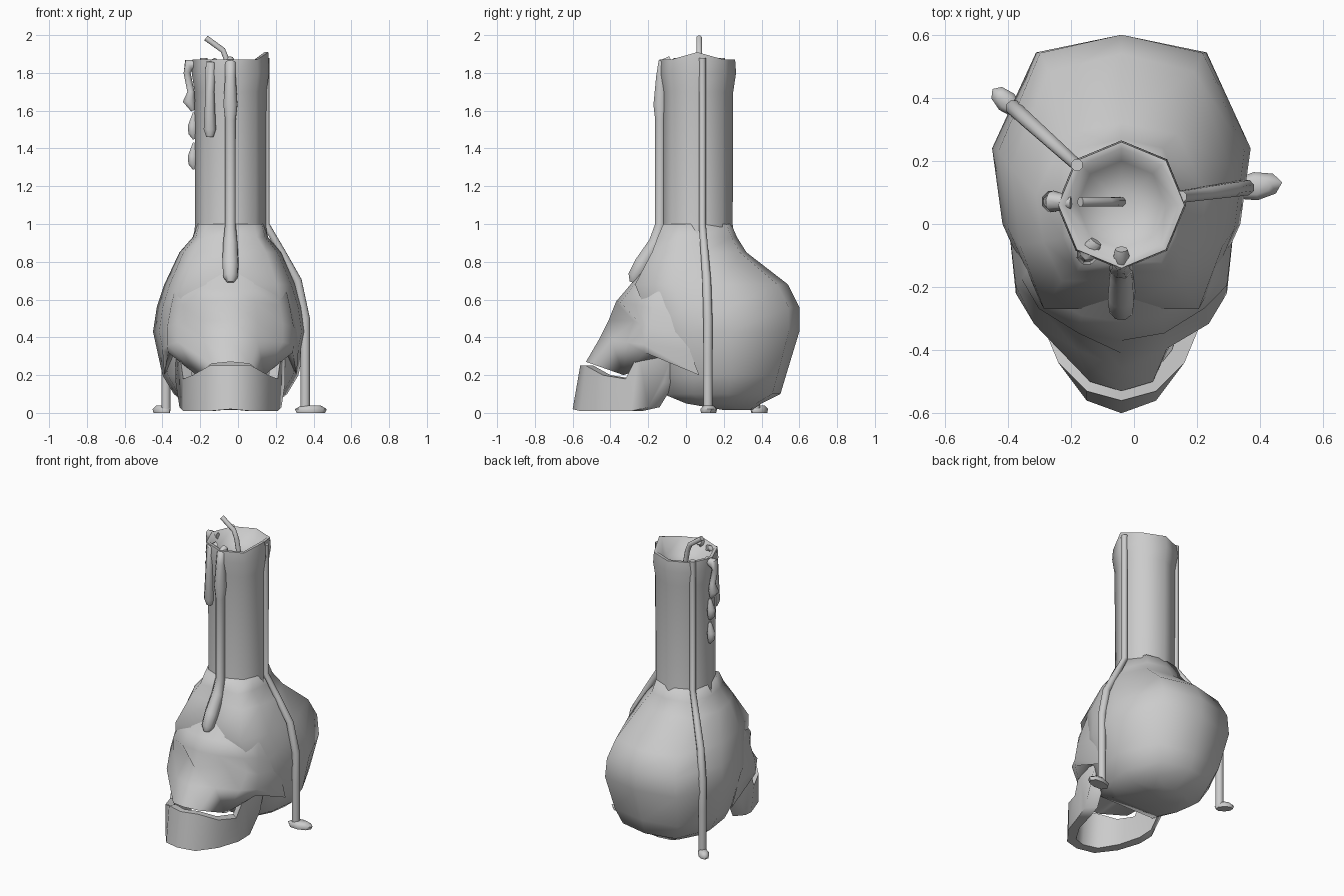
import bpy, bmesh, math
from mathutils import Vector

cube = bpy.data.objects.get("Cube")
if cube:
    bpy.data.objects.remove(cube)

shade = (0.6, 0.6, 0.6, 1)
grey = bpy.data.materials.new("plain_grey")
grey.use_nodes = True
grey.diffuse_color = shade
grey.node_tree.nodes["Principled BSDF"].inputs["Base Color"].default_value = shade

AXIS = Vector((-.04, .06, 0))   # shared axis of skull and candle


def finish(name, bm, angle):
    bmesh.ops.remove_doubles(bm, verts=bm.verts, dist=.0005)
    bmesh.ops.recalc_face_normals(bm, faces=bm.faces)
    mesh = bpy.data.meshes.new(name)
    bm.to_mesh(mesh)
    bm.free()
    obj = bpy.data.objects.new(name, mesh)
    bpy.context.collection.objects.link(obj)
    mesh.materials.append(grey)
    bpy.ops.object.select_all(action='DESELECT')
    obj.select_set(True)
    bpy.context.view_layer.objects.active = obj
    bpy.ops.object.shade_smooth_by_angle(angle=math.radians(angle))


def loft(name, rings, closed=True, caps=True, angle=60):
    """Skin a list of point rings, optionally closing the ends."""
    bm = bmesh.new()
    rows = [[bm.verts.new(p) for p in ring] for ring in rings]
    for lower, upper in zip(rows, rows[1:]):
        count = len(lower)
        for i in range(count if closed else count - 1):
            j = (i + 1) % count
            bm.faces.new((lower[i], lower[j], upper[j], upper[i]))
    if caps:
        ends = [bm.faces.new(rows[0]), bm.faces.new(rows[-1])]
        bmesh.ops.triangulate(bm, faces=ends)
    finish(name, bm, angle)


def mirrored(half):
    """Extend a centre-to-side row of points across the skull's middle."""
    right = [(AXIS.x - x, y, z) for x, y, z in reversed(half[1:])]
    left = [(AXIS.x + x, y, z) for x, y, z in half]
    return right + left


def mix(start, end, factor):
    return start + (end - start) * factor


# Cranium: one angular outline scaled level by level (z, half width, back, front)
outline = [(0, 0), (.66, .07), (1, .45), (.92, .75), (.7, 1), (0, 1)]
levels = [(1, .18, .24, -.12), (.93, .2, .27, -.15), (.85, .27, .32, -.18), (.68, .35, .54, -.27),
          (.56, .39, .6, -.22), (.43, .41, .6, -.2), (.2, .36, .53, -.12), (.1, .3, .5, -.12),
          (.05, .24, .4, 0), (.015, .12, .35, .2)]
rings = []
for z, width, back, front in levels:
    ring = mirrored([(u * width, mix(back, front, v), z) for u, v in outline])
    rings.append(ring[:-1])
loft("cranium", rings, angle=80)

# Face: each row sweeps from the middle ridge back to the temple, dented at the eyes
sweep = [(0, 0, 0), (.4, .06, .25), (.77, .26, .13), (.93, .5, 0), (1, 1, 0)]
ridges = [(-.22, .77, .27, .7, 0), (-.31, .66, .32, .62, 0), (-.37, .59, .34, .52, 0),
          (-.41, .49, .36, .42, 1), (-.46, .39, .36, .33, .3)]
face_rows = []
for y, z, width, temple_z, dent in ridges:
    row = []
    for u, v, socket in sweep:
        depth = v + socket * dent
        row.append((u * width, mix(y, .02, depth), mix(z, temple_z, v)))
    face_rows.append(row)

# Upper jaw edge with cheekbones, then the roof of the mouth
jaw_edge = [(0, -.53, .27), (.1, -.5, .26), (.18, -.33, .2), (.33, -.22, .32), (.35, .07, .2)]
face_rows.append(jaw_edge)
face_rows.append([(x * .85, -.05, .3) for x, y, z in jaw_edge])
loft("face", [mirrored(row) for row in face_rows], closed=False, caps=False, angle=70)

# Lower jaw: U-shaped bar rising to the hinges (x, bottom y, bottom z, top y, top z)
stations = [(0, -.6, .02, -.56, .25), (.11, -.56, .01, -.53, .25), (.2, -.44, .01, -.44, .2),
            (.25, -.29, .01, -.32, .18), (.27, -.2, .03, -.25, .32), (.29, -.12, .16, -.08, .28)]
sections = []
for side, group in ((-1, stations[:0:-1]), (1, stations)):
    for x, low_y, low_z, top_y, top_z in group:
        outer = AXIS.x + side * x
        inner = AXIS.x + side * x * .8
        sections.append([(outer, low_y, low_z), (outer, top_y, top_z),
                         (inner, top_y + .04, top_z), (inner, low_y + .06, low_z)])
loft("lower_jaw", sections)


def around(angle, distance, z):
    """Point at a compass angle and distance from the shared axis."""
    turn = math.radians(angle)
    return AXIS + Vector((distance * math.cos(turn), distance * math.sin(turn), z))


# Candle: eight-sided column with one raised rim corner and a hollow top
def circle(radius, z, raised=0):
    return [around(corner * 45, radius, z if corner else z + raised) for corner in range(8)]


loft("candle", [circle(.195, .93), circle(.187, 1), circle(.19, 1.7), circle(.205, 1.8),
                circle(.2, 1.87, .04), circle(.18, 1.87, .04), circle(.14, 1.8), circle(.05, 1.77)], angle=75)


# Tubes for wick and wax
def tube(name, points, radii, sides=8):
    rings = []
    for i, point in enumerate(points):
        ahead = points[min(i + 1, len(points) - 1)]
        behind = points[max(i - 1, 0)]
        direction = (ahead - behind).normalized()
        across = direction.cross(Vector((.4, .9, .1))).normalized()
        other = direction.cross(across)
        ring = []
        for k in range(sides):
            turn = math.tau * k / sides
            ring.append(point + radii[i] * (across * math.cos(turn) + other * math.sin(turn)))
        rings.append(ring)
    loft(name, rings)


def drip(name, angle, path):
    """Wax trail down one side, given as (distance, z, radius)."""
    tube(name, [around(angle, distance, z) for distance, z, radius in path], [step[-1] for step in path])


wick = [(0, 1.76), (-.02, 1.87), (-.04, 1.92), (-.13, 1.985)]
tube("wick", [AXIS + Vector((x, .01, z)) for x, z in wick], [.016] * len(wick))

drip("front_drip", -90, [(.14, 1.87, .02), (.18, 1.85, .03), (.19, 1.78, .03), (.195, 1.63, .04),
                         (.195, 1.55, .03), (.195, 1, .03), (.22, .9, .04), (.29, .79, .045),
                         (.33, .72, .04), (.34, .69, .02)])
drip("short_drip", -125, [(.14, 1.86, .02), (.18, 1.85, .03), (.19, 1.7, .025), (.19, 1.5, .035), (.19, 1.46, .02)])
drip("side_drip", 177, [(.16, 1.85, .02), (.22, 1.84, .035), (.23, 1.8, .02), (.21, 1.7, .02),
                        (.22, 1.65, .035), (.2, 1.6, .01)])

# Loose wax drops below the side drip
for name, z in (("upper_drop", 1.5), ("lower_drop", 1.34)):
    drip(name, 177, [(.19, z + .09, .01), (.2, z + .02, .027), (.2, z - .02, .025), (.19, z - .05, .01)])

# Long drips follow the candle, spread over the cranium and end in flattened feet
run = [(1.88, 0), (1, 0), (.85, .4), (.7, .8), (.5, 1), (.3, 1), (.02, 1)]
for side, angle, spread, length, width in (("left", 8, .21, .085, .045), ("back", 138, .27, .06, .035)):
    drip(side + "_drip", angle, [(.19 + spread * share, z, .02 + .006 * share) for z, share in run])
    centre = around(angle, spread + .22, 0)
    outward = around(angle, 1, 0) - AXIS
    sideways = Vector((-outward.y, outward.x, 0))
    rings = []
    for z, size in ((0, .9), (.02, 1), (.04, .6)):
        ring = []
        for k in range(8):
            turn = math.tau * k / 8
            offset = outward * length * math.cos(turn) + sideways * width * math.sin(turn)
            ring.append(centre + offset * size + Vector((0, 0, z)))
        rings.append(ring)
    loft(side + "_foot", rings)
